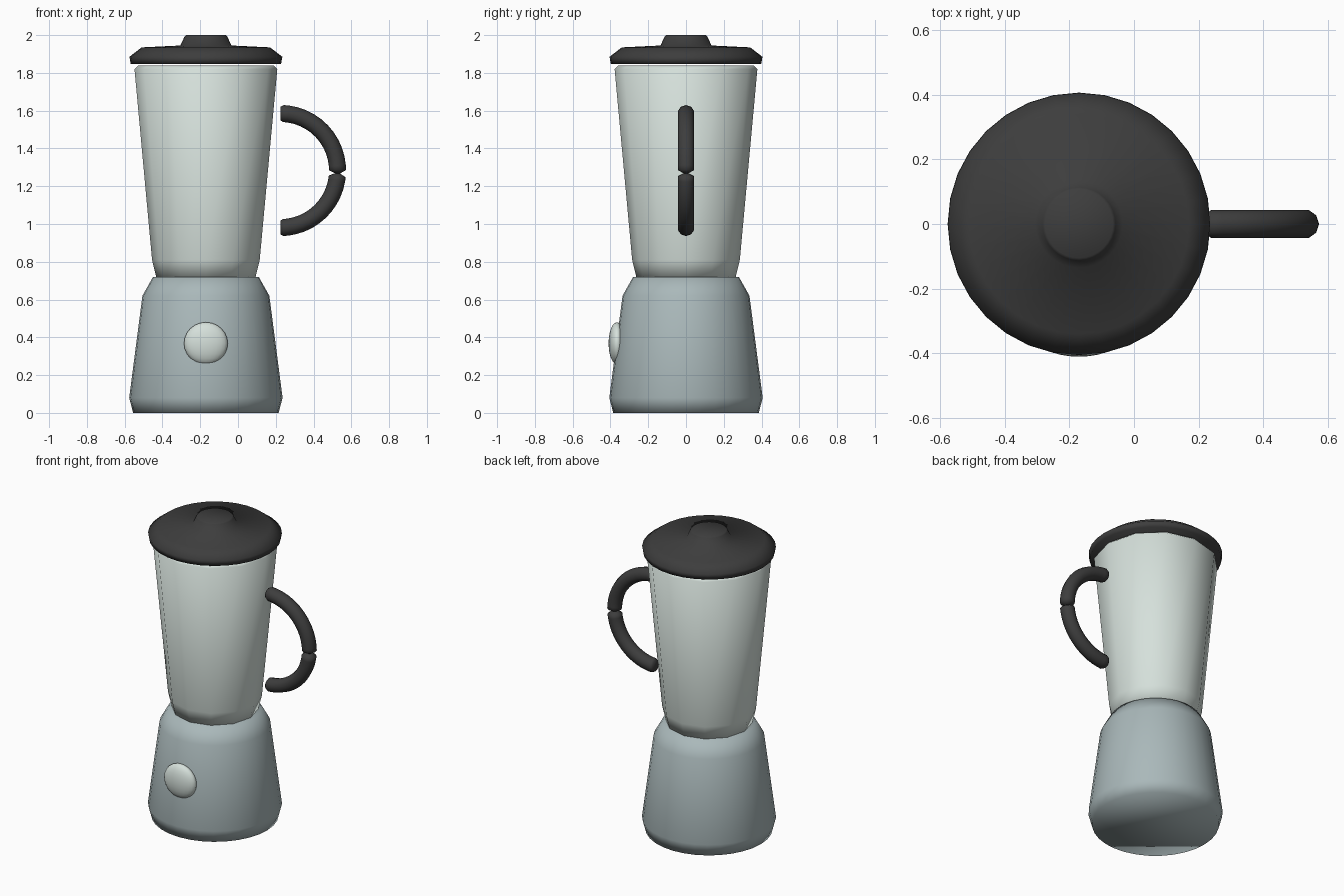
import bpy, bmesh, math
from mathutils import Vector

cube = bpy.data.objects.get("Cube")
if cube:
    bpy.data.objects.remove(cube)

CX = -0.17  # axis of the appliance body


def material(name, rgb):
    m = bpy.data.materials.new(name)
    m.use_nodes = True
    m.diffuse_color = (*rgb, 1)
    bsdf = m.node_tree.nodes["Principled BSDF"]
    bsdf.inputs["Base Color"].default_value = (*rgb, 1)
    bsdf.inputs["Roughness"].default_value = 0.7
    return m


steel = material("blue grey metal", (0.40, 0.48, 0.49))
pale = material("pale grey", (0.67, 0.75, 0.71))
dark = material("dark plastic", (0.047, 0.047, 0.047))


def finish(name, bm, mat):
    bmesh.ops.recalc_face_normals(bm, faces=bm.faces)
    for f in bm.faces:
        f.smooth = True
    mesh = bpy.data.meshes.new(name)
    bm.to_mesh(mesh)
    bm.free()
    mesh.materials.append(mat)
    obj = bpy.data.objects.new(name, mesh)
    bpy.context.collection.objects.link(obj)
    return obj


def skin(bm, rings):
    """Join successive vertex rings and cap both ends."""
    n = len(rings[0])
    for a, b in zip(rings, rings[1:]):
        for i in range(n):
            j = (i + 1) % n
            bm.faces.new((a[i], a[j], b[j], b[i]))
    bm.faces.new(rings[0])
    bm.faces.new(rings[-1])


def lathe(name, profile, sides, mat):
    """Turn a profile of (radius, height) pairs around the body axis."""
    bm = bmesh.new()
    turns = [math.tau * i / sides for i in range(sides)]
    skin(bm, [[bm.verts.new((CX + r * math.cos(t), r * math.sin(t), z))
               for t in turns] for r, z in profile])
    return finish(name, bm, mat)


def handle_arc(name, start, end, steps=12, sides=10):
    """Quarter-circle tube whose end at the middle of the handle tapers in."""
    centre, major, tube = Vector((0.225, 0, 1.283)), 0.302, 0.045
    stations = [(start, 0.8), (start + (end - start) * 0.03, 1)]
    stations += [(start + (end - start) * i / steps, 1) for i in range(1, steps)]
    stations += [(start + (end - start) * 0.965, 1), (end, 0.3)]
    bm = bmesh.new()
    rings = []
    for deg, scale in stations:
        a = math.radians(deg)
        out = Vector((math.cos(a), 0, math.sin(a)))
        ring = []
        for i in range(sides):
            t = math.tau * i / sides
            offset = out * math.cos(t) + Vector((0, math.sin(t), 0))
            ring.append(bm.verts.new(centre + out * major + offset * tube * scale))
        rings.append(ring)
    skin(bm, rings)
    return finish(name, bm, mat=dark)


# Motor base
lathe("motor_base", [(0.385, 0), (0.406, 0.08), (0.336, 0.62), (0.28, 0.72)], 32, steel)

# Faceted jug
lathe("jug", [(0.262, 0.715), (0.285, 0.81), (0.378, 1.82), (0.36, 1.838)], 12, pale)

# Lid with its grip
lathe("lid", [(0.398, 1.848), (0.405, 1.885), (0.34, 1.935), (0.135, 1.945),
              (0.113, 1.993), (0.105, 2.0)], 32, dark)

# Handle in two halves that meet at the middle
handle_arc("handle_upper", 90, -2.8)
handle_arc("handle_lower", -90, -2.8)

# Control dial on the front
bm = bmesh.new()
bmesh.ops.create_uvsphere(bm, u_segments=24, v_segments=12, radius=1)
bmesh.ops.scale(bm, verts=bm.verts, vec=(0.116, 0.045, 0.112))
bmesh.ops.translate(bm, verts=bm.verts, vec=(CX, -0.365, 0.368))
finish("dial", bm, pale)
